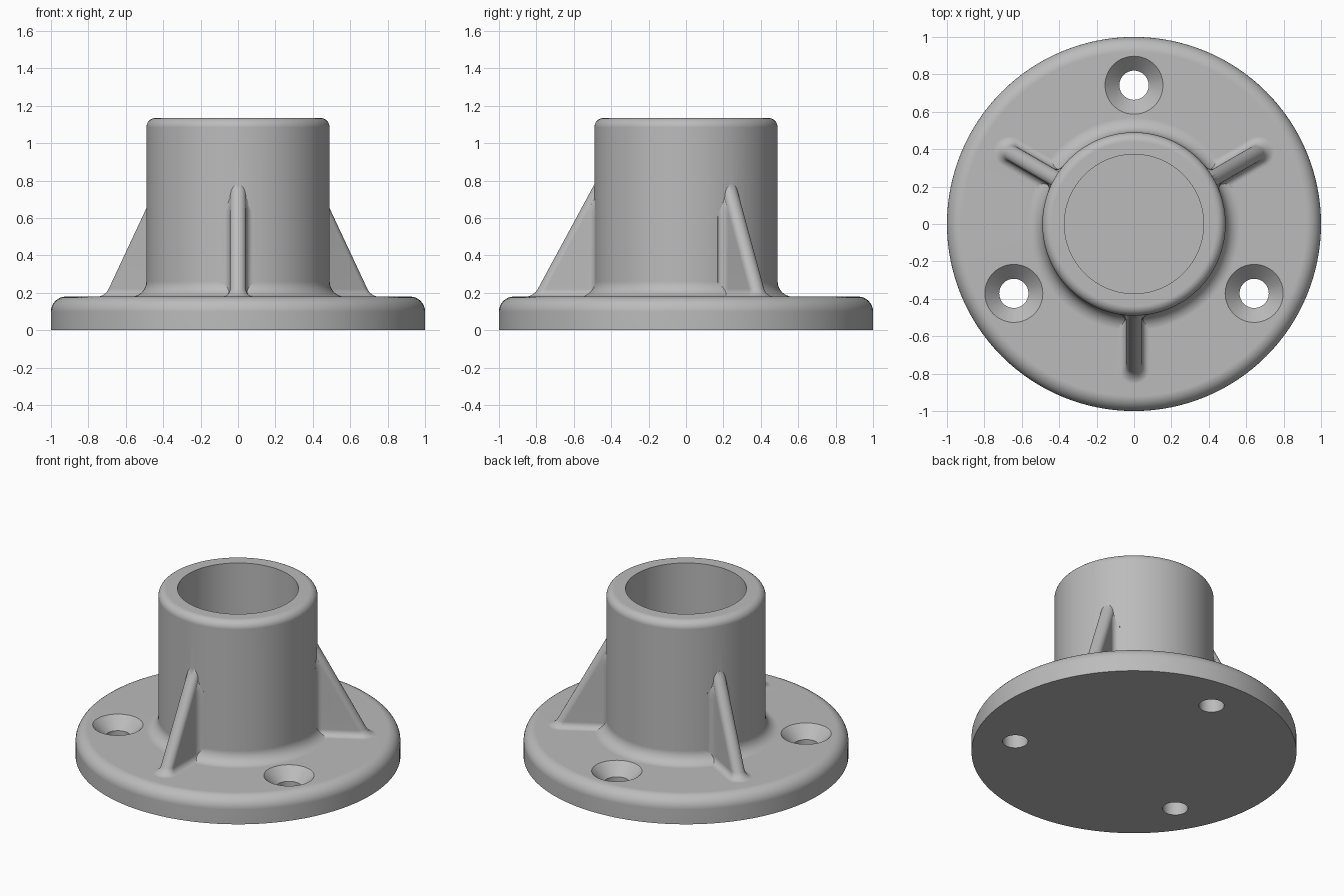
import bpy
import bmesh
import math
from mathutils import Matrix, Vector

cube = bpy.data.objects.get("Cube")
if cube:
    bpy.data.objects.remove(cube)

SEGMENTS = 128
FLANGE_TOP = 0.18
BODY_R = 0.49
RIB_HALF = 0.043
RIB_FILLET = 0.04

grey = bpy.data.materials.new("cast grey")
grey.use_nodes = True
grey.diffuse_color = (0.5, 0.5, 0.5, 1)
grey.node_tree.nodes["Principled BSDF"].inputs["Base Color"].default_value = (0.5, 0.5, 0.5, 1)


def make_object(name, bm):
    bmesh.ops.recalc_face_normals(bm, faces=bm.faces)
    mesh = bpy.data.meshes.new(name)
    bm.to_mesh(mesh)
    bm.free()
    mesh.materials.append(grey)
    obj = bpy.data.objects.new(name, mesh)
    bpy.context.collection.objects.link(obj)
    return obj


def arc(cx, cz, radius, start, end, steps=8):
    angles = [math.radians(start + (end - start) * i / steps) for i in range(steps + 1)]
    return [(cx + radius * math.cos(a), cz + radius * math.sin(a)) for a in angles]


def lathe(name, profile, centre=(0, 0), segments=SEGMENTS):
    """Revolve a (radius, height) profile whose ends lie on the axis."""
    bm = bmesh.new()
    verts = [bm.verts.new((r, 0, z)) for r, z in profile]
    edges = [bm.edges.new(pair) for pair in zip(verts, verts[1:])]
    bmesh.ops.spin(bm, geom=verts + edges, cent=(0, 0, 0), axis=(0, 0, 1),
                   angle=math.tau, steps=segments, use_duplicate=False)
    bmesh.ops.remove_doubles(bm, verts=bm.verts, dist=1e-5)
    bmesh.ops.translate(bm, verts=bm.verts, vec=(*centre, 0))
    return make_object(name, bm)


def flare(distance):
    """Extra width of a concave fillet at a distance from the wall."""
    gap = max(0.0, RIB_FILLET - max(0.0, distance))
    return RIB_FILLET - math.sqrt(max(0.0, RIB_FILLET ** 2 - gap ** 2))


def rib_outline(z):
    """Plan of the rib at height z: flared root and round nose."""
    grow = flare(z - FLANGE_TOP)
    half = RIB_HALF + grow
    nose = BODY_R + (0.78 - z) / 1.85 - RIB_HALF
    root = BODY_R - 0.006
    strength = min(1.0, max(0.0, (nose - root) / RIB_FILLET))
    side = [(0.43, half + strength * RIB_FILLET)]
    for i in range(7):
        d = RIB_FILLET * (i / 6) ** 2
        side.append((min(root + d, nose - 0.0005 * (7 - i)), half + strength * flare(d)))
    tip = [(nose + half * math.cos(a), half * math.sin(a))
           for a in (math.pi * (0.5 - i / 16) for i in range(17))]
    return side + tip + [(r, -w) for r, w in reversed(side)]


def make_rib(angle):
    bm = bmesh.new()
    fillet = [FLANGE_TOP + RIB_FILLET * (i / 6) ** 2 for i in range(7)]
    heights = [0.1] + fillet + [0.35, 0.5, 0.6, 0.64, 0.67, 0.7, 0.74, 0.78]
    loops = [[bm.verts.new((r, w, z)) for r, w in rib_outline(z)] for z in heights]
    # keep the buried foot the same size as the fillet's edge
    for low, edge in zip(loops[0], loops[1]):
        low.co = Vector((edge.co.x, edge.co.y, heights[0]))
    count = len(loops[0])
    for a, b in zip(loops, loops[1:]):
        for i in range(count):
            j = (i + 1) % count
            bm.faces.new((a[i], a[j], b[j], b[i]))
    bm.faces.new(loops[0])
    bm.faces.new(loops[-1])
    bmesh.ops.rotate(bm, verts=bm.verts, matrix=Matrix.Rotation(math.radians(angle), 3, 'Z'))
    return make_object("rib", bm)


def combine(target, other, operation):
    mod = target.modifiers.new(operation.lower(), 'BOOLEAN')
    mod.operation = operation
    mod.solver = 'EXACT'
    mod.object = other
    bpy.context.view_layer.objects.active = target
    bpy.ops.object.modifier_apply(modifier=mod.name)
    bpy.data.objects.remove(other)


# Round flange, filleted socket and blind bore
profile = [(0, 0), (1, 0)]
profile += arc(0.92, 0.10, 0.08, 0, 90)
profile += arc(0.57, 0.26, 0.08, 270, 180)
profile += arc(0.44, 1.085, 0.05, 0, 90)
profile += [(0.372, 1.135), (0.372, FLANGE_TOP), (0, FLANGE_TOP)]
body = lathe("flanged_socket", profile)

# Three gussets
for angle in (-90, 30, 150):
    combine(body, make_rib(angle), 'UNION')

# Three countersunk screw holes between the gussets
hole = [(0, -0.1), (0.078, -0.1), (0.078, 0.103), (0.155, FLANGE_TOP), (0.155, 0.3), (0, 0.3)]
for angle in (90, 210, 330):
    a = math.radians(angle)
    centre = (0.742 * math.cos(a), 0.742 * math.sin(a))
    combine(body, lathe("screw_hole", hole, centre, 64), 'DIFFERENCE')

# Smooth shading with crisp rims
bpy.ops.object.select_all(action='DESELECT')
body.select_set(True)
bpy.context.view_layer.objects.active = body
bpy.ops.object.shade_smooth_by_angle(angle=math.radians(30))
weighted = body.modifiers.new("weighted_normals", 'WEIGHTED_NORMAL')
weighted.keep_sharp = True
